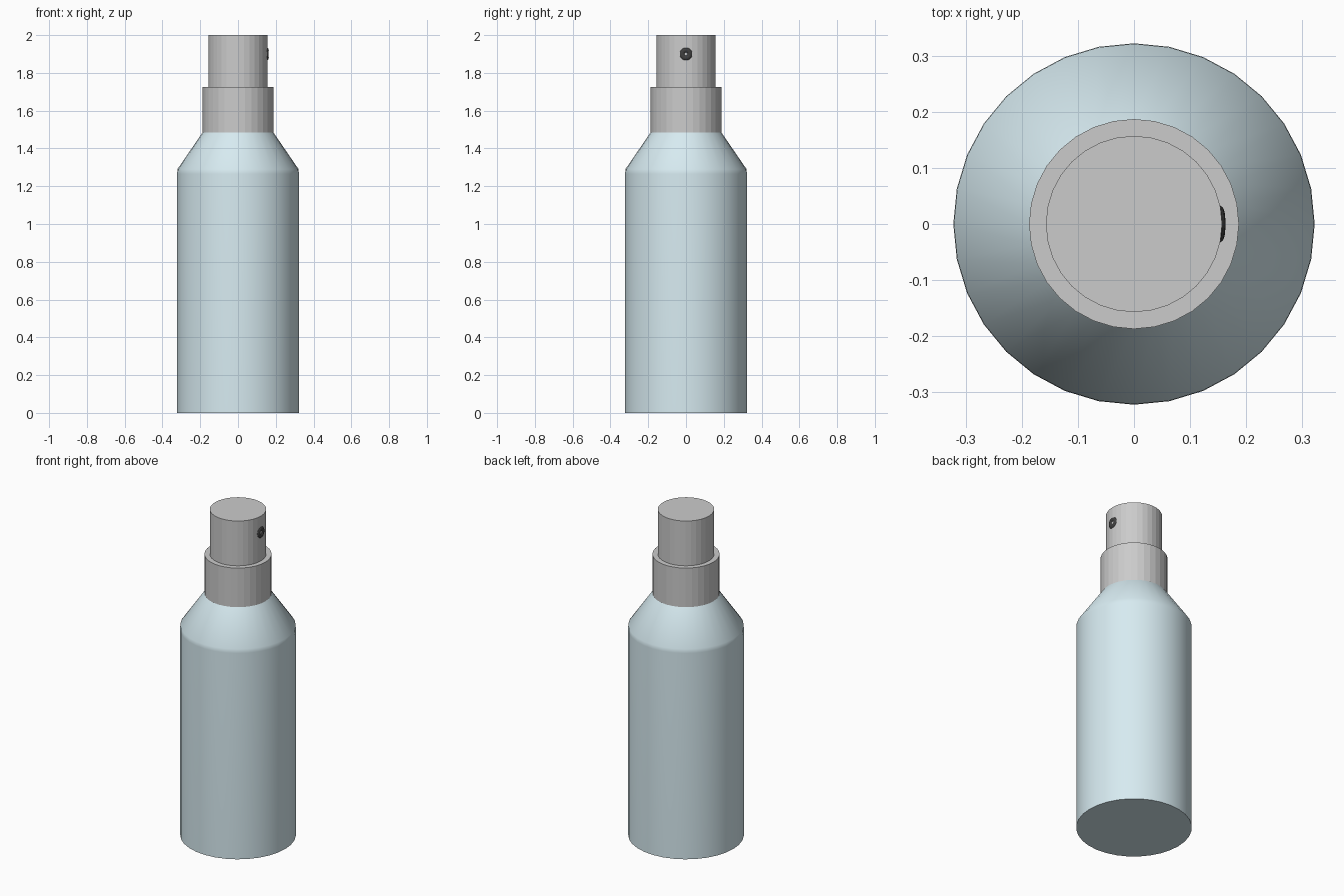
import bpy, bmesh
from math import sin, cos, tau, sqrt, radians

if "Cube" in bpy.data.objects:
    bpy.data.objects.remove(bpy.data.objects["Cube"])

SIDES = 32
HEAD_R = 0.157


def material(name, rgb):
    m = bpy.data.materials.new(name)
    m.diffuse_color = (*rgb, 1)
    m.use_nodes = True
    m.node_tree.nodes["Principled BSDF"].inputs["Base Color"].default_value = m.diffuse_color
    return m


def add_object(name, bm, mat=None):
    bmesh.ops.recalc_face_normals(bm, faces=bm.faces)
    mesh = bpy.data.meshes.new(name)
    bm.to_mesh(mesh)
    bm.free()
    ob = bpy.data.objects.new(name, mesh)
    bpy.context.collection.objects.link(ob)
    if mat:
        mesh.materials.append(mat)
    return ob


def smooth(ob, angle):
    bpy.ops.object.select_all(action='DESELECT')
    ob.select_set(True)
    bpy.context.view_layer.objects.active = ob
    bpy.ops.object.shade_smooth_by_angle(angle=radians(angle))


def bridge(bm, a, b):
    n = len(a)
    for i in range(n):
        j = (i + 1) % n
        bm.faces.new((a[i], a[j], b[j], b[i]))


def lathe(name, profile, mat=None):
    """Closed solid of revolution from (radius, height) points."""
    bm = bmesh.new()
    rings = [[bm.verts.new((r * cos(tau * i / SIDES), r * sin(tau * i / SIDES), z))
              for i in range(SIDES)] for r, z in profile]
    for a, b in zip(rings, rings[1:]):
        bridge(bm, a, b)
    bm.faces.new(rings[0])
    bm.faces.new(rings[-1])
    return add_object(name, bm, mat)


# Bottle body with sloped, softly shaded shoulder
blue = material("pale_blue", (0.68, 0.83, 0.88))
body = lathe("bottle_body", [(0.322, 0), (0.322, 1.265), (0.321, 1.29), (0.187, 1.485)], blue)
smooth(body, 50)

# Collar and pump head
lathe("collar", [(0.187, 1.485), (0.187, 1.725)])
lathe("pump_head", [(HEAD_R, 1.725), (HEAD_R, 2.0)])

# Nozzle ring, wrapped onto the curved side of the pump head
black = material("black", (0.05, 0.05, 0.05))
bm = bmesh.new()
rings = []
for i in range(24):
    a = tau * i / 24
    ring = []
    for k in range(8):
        t = tau * k / 8
        r = 0.021 + 0.012 * cos(t)
        y, z = r * cos(a), r * sin(a)
        x = sqrt(HEAD_R ** 2 - y * y) + 0.006 * sin(t)
        ring.append(bm.verts.new((x, y, 1.9 + z)))
    rings.append(ring)
for i in range(24):
    bridge(bm, rings[i], rings[(i + 1) % 24])
nozzle = add_object("nozzle_ring", bm, black)
smooth(nozzle, 60)
